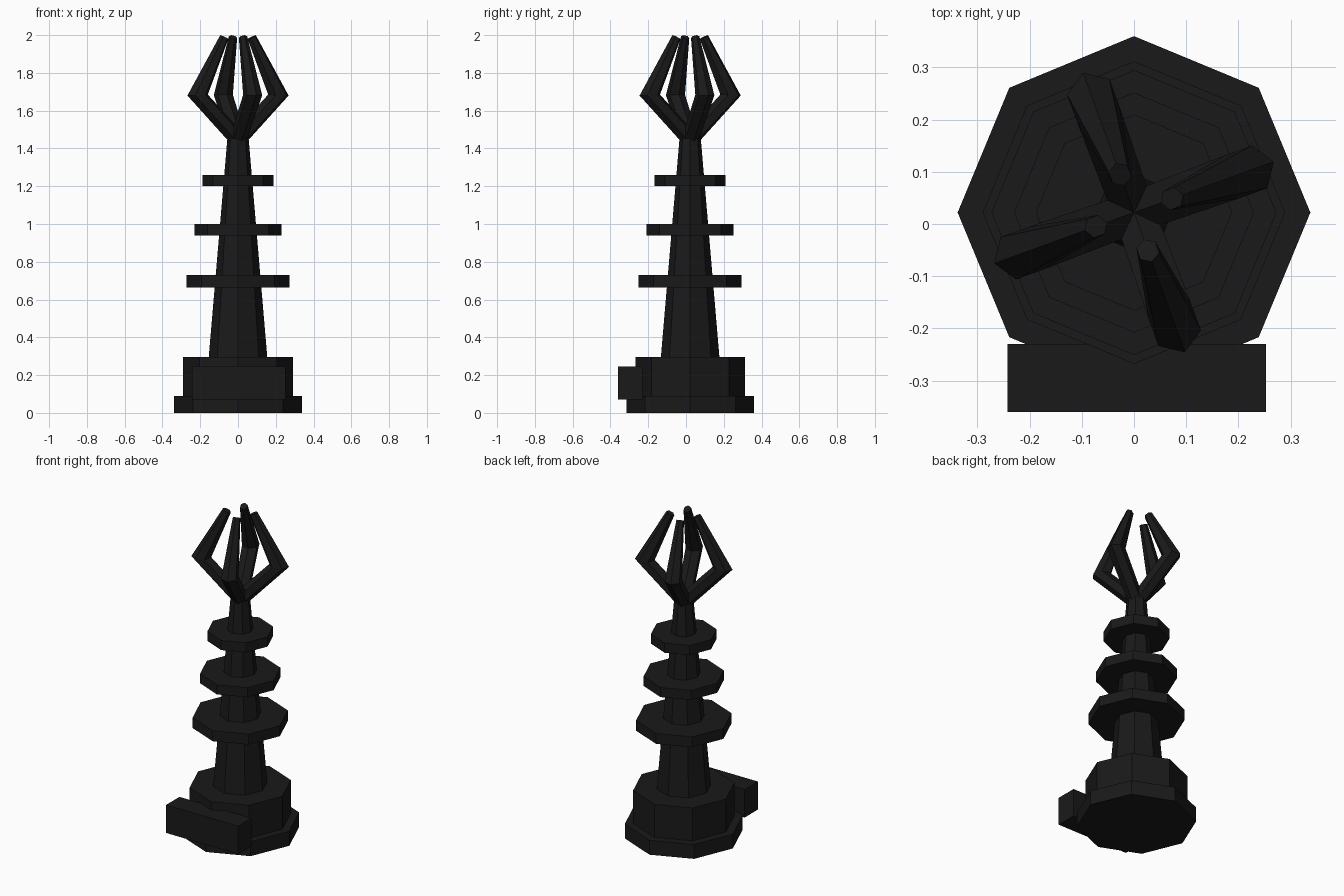
import bpy, bmesh, math

if "Cube" in bpy.data.objects:
    bpy.data.objects.remove(bpy.data.objects["Cube"])

CY = 0.022          # the round parts sit slightly behind the origin
black = bpy.data.materials.new("black")
black.diffuse_color = (0.01, 0.01, 0.01, 1)
black.use_nodes = True
black.node_tree.nodes["Principled BSDF"].inputs["Base Color"].default_value = black.diffuse_color


def finish(bm, name):
    bmesh.ops.recalc_face_normals(bm, faces=bm.faces)
    me = bpy.data.meshes.new(name)
    bm.to_mesh(me)
    bm.free()
    me.materials.append(black)
    ob = bpy.data.objects.new(name, me)
    bpy.context.collection.objects.link(ob)
    return ob


def octagon(name, z0, z1, r0, r1):
    bm = bmesh.new()
    bmesh.ops.create_cone(bm, cap_ends=True, segments=8, radius1=r0,
                          radius2=r1, depth=z1 - z0)
    ob = finish(bm, name)
    ob.location = (0, CY, (z0 + z1) / 2)


def claw(name, angle):
    # each ring: inner (r, z), outer (r, z), half width
    rings = [((-0.02, 1.49), (0.045, 1.43), 0.045),
             ((0.17, 1.685), (0.285, 1.68), 0.05),
             ((0.055, 1.978), (0.10, 2.0), 0.022)]
    c, s = math.cos(angle), math.sin(angle)
    bm = bmesh.new()
    loops = []
    for (ri, zi), (ro, zo), w in rings:
        loop = []
        for k in range(6):
            a = math.tau * k / 6
            t = (1 + math.cos(a)) / 2
            r, z, side = ri + (ro - ri) * t, zi + (zo - zi) * t, w * math.sin(a)
            loop.append(bm.verts.new((r * c - side * s, CY + r * s + side * c, z)))
        loops.append(loop)
    for a, b in zip(loops, loops[1:]):
        for k in range(6):
            n = (k + 1) % 6
            bm.faces.new((a[k], a[n], b[n], b[k]))
    bm.faces.new(loops[0])
    bm.faces.new(loops[-1])
    finish(bm, name)


# stepped base
octagon("base_foot", 0.0, 0.09, 0.338, 0.338)
octagon("base_block", 0.09, 0.295, 0.29, 0.29)

# plate on the front of the base
bm = bmesh.new()
bmesh.ops.create_cube(bm, size=1)
plate = finish(bm, "front_plate")
plate.scale = (0.495, 0.13, 0.175)
plate.location = (0.005, -0.295, 0.158)

# tapered column and its rings
octagon("column", 0.295, 1.48, 0.155, 0.054)
for i, (z0, z1, r) in enumerate([(0.665, 0.73, 0.273), (0.94, 1.0, 0.23),
                                 (1.2, 1.26, 0.188)]):
    octagon(f"column_ring_{i + 1}", z0, z1, r, r)

# four bent claws around the top
for i in range(4):
    claw(f"claw_{i + 1}", math.radians(20 + 90 * i))
